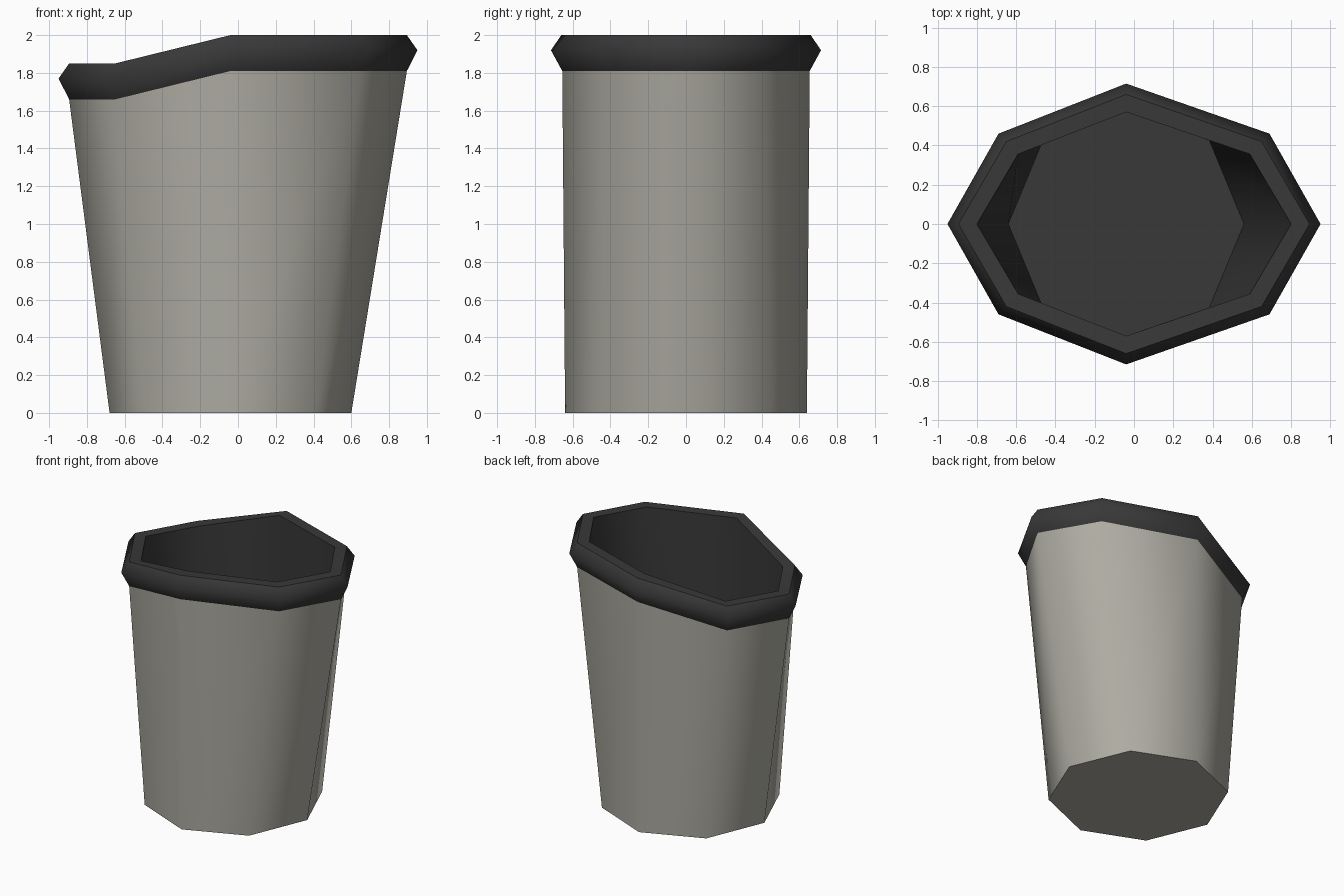
import bpy, bmesh, math

if "Cube" in bpy.data.objects:
    bpy.data.objects.remove(bpy.data.objects["Cube"])


def material(name, rgb):
    m = bpy.data.materials.new(name)
    m.diffuse_color = (*rgb, 1)
    m.use_nodes = True
    m.node_tree.nodes["Principled BSDF"].inputs["Base Color"].default_value = m.diffuse_color
    return m


grey = material("warm grey", (0.42, 0.41, 0.36))
dark = material("charcoal", (0.04, 0.04, 0.04))


def flared(end, dx, dy, side, z, dip=0.15):
    """Eight-sided ring of the flared mouth; the three left corners dip."""
    half = [(end, 0, z), (dx, dy, z), (-0.04, side, z), (-dx, dy, z - dip), (-end, 0, z - dip)]
    return half + [(x, -y, h) for x, y, h in half[3:0:-1]]


def octagon(r, z):
    """Regular ring of the base, set slightly to the left."""
    return [(-0.04 + r * math.cos(i * math.pi / 4), r * math.sin(i * math.pi / 4), z) for i in range(8)]


def loft(name, rings, sharp, mat, cap_first=False, cap_last=False):
    """Skin the rings in order; the rings listed in sharp keep hard edges."""
    bm = bmesh.new()
    loops = [[bm.verts.new(p) for p in ring] for ring in rings]
    for a, b in zip(loops, loops[1:]):
        for i in range(8):
            j = (i + 1) % 8
            bm.faces.new((a[i], a[j], b[j], b[i]))
    if cap_first:
        bm.faces.new(loops[0][::-1])
    if cap_last:
        bm.faces.new(loops[-1])
    for f in bm.faces:
        f.smooth = True
    for k in sharp:
        for i in range(8):
            bm.edges.get((loops[k][i], loops[k][(i + 1) % 8])).smooth = False
    me = bpy.data.meshes.new(name)
    bm.to_mesh(me)
    bm.free()
    me.materials.append(mat)
    ob = bpy.data.objects.new(name, me)
    bpy.context.collection.objects.link(ob)


under_rim = flared(0.894, 0.65, 0.42, 0.655, 1.81)

# Outer shell with closed bottom
loft("bin_body", [octagon(0.64, 0), under_rim], [0], grey, cap_first=True)

# Rolled rim running over into the inside wall and floor
loft("rim_and_liner", [
    under_rim,
    flared(0.95, 0.69, 0.46, 0.715, 1.92),
    flared(0.894, 0.65, 0.42, 0.66, 2.0),
    flared(0.80, 0.59, 0.356, 0.57, 2.0),
    octagon(0.60, 0.05),
], [2, 3, 4], dark, cap_last=True)
